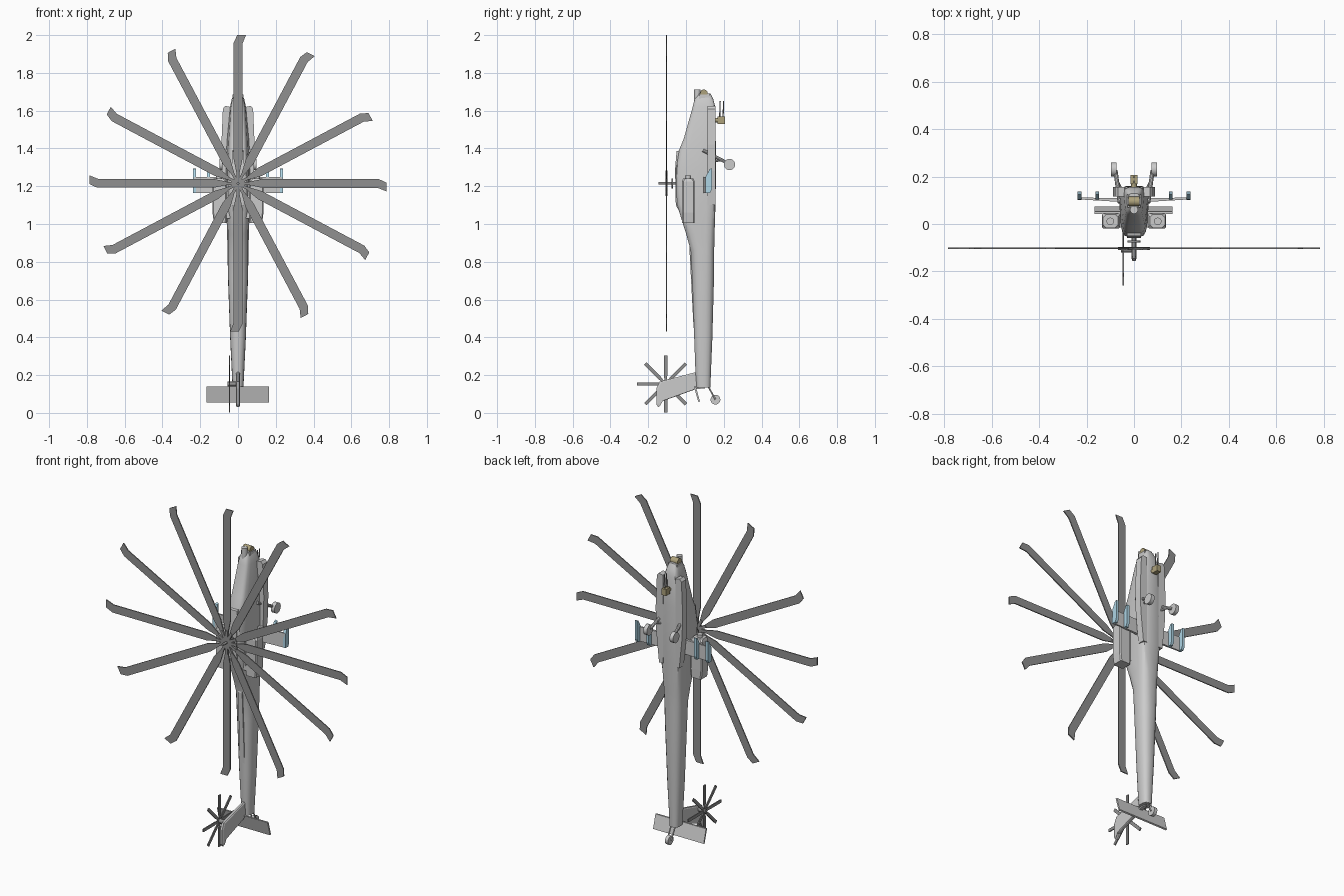
import bpy, bmesh
from math import sin, cos, pi, radians
from mathutils import Vector

if "Cube" in bpy.data.objects:
    bpy.data.objects.remove(bpy.data.objects["Cube"])


def material(name, rgb):
    m = bpy.data.materials.new(name)
    m.diffuse_color = (*rgb, 1)
    m.use_nodes = True
    m.node_tree.nodes["Principled BSDF"].inputs["Base Color"].default_value = m.diffuse_color
    return m


BLUE = material("blue", (0.42, 0.66, 0.78))
BRONZE = material("bronze", (0.42, 0.36, 0.2))
DARK = material("dark_grey", (0.28, 0.28, 0.28))


def finish(name, bm, mat=None, mirror=False, smooth=True):
    bmesh.ops.recalc_face_normals(bm, faces=bm.faces)
    me = bpy.data.meshes.new(name)
    bm.to_mesh(me)
    bm.free()
    ob = bpy.data.objects.new(name, me)
    bpy.context.collection.objects.link(ob)
    if mat:
        me.materials.append(mat)
    if mirror:
        ob.modifiers.new("mirror", 'MIRROR')
    if smooth:
        bpy.ops.object.select_all(action='DESELECT')
        ob.select_set(True)
        bpy.context.view_layer.objects.active = ob
        bpy.ops.object.shade_smooth_by_angle(angle=0.6)
    return ob


def skin(bm, rings):
    rows = [[bm.verts.new(p) for p in r] for r in rings]
    n = len(rows[0])
    for a, b in zip(rows, rows[1:]):
        for i in range(n):
            bm.faces.new((a[i], a[(i + 1) % n], b[(i + 1) % n], b[i]))
    bm.faces.new(rows[0])
    bm.faces.new(rows[-1])


def prism(name, pts, axis, lo, hi, mat=None, mirror=False):
    place = {'x': lambda a, b, c: (c, a, b), 'y': lambda a, b, c: (a, c, b),
             'z': lambda a, b, c: (a, b, c)}[axis]
    bm = bmesh.new()
    skin(bm, [[place(a, b, c) for a, b in pts] for c in (lo, hi)])
    return finish(name, bm, mat, mirror, False)


def rod(name, a, b, r, mat=None, mirror=False, sides=16, r2=None):
    a, b = Vector(a), Vector(b)
    q = (b - a).to_track_quat('Z', 'Y')
    bm = bmesh.new()
    skin(bm, [[p + q @ Vector((k * cos(2 * pi * i / sides), k * sin(2 * pi * i / sides), 0))
               for i in range(sides)] for p, k in ((a, r), (b, r2 or r))])
    return finish(name, bm, mat, mirror)


def loft(name, sections, sides=16):
    # section: z, upper y, lower y, upper half width, lower half width, roundness
    rings = []
    for z, y0, y1, w0, w1, power in sections:
        ring = []
        for i in range(sides):
            t = 2 * pi * (i + 0.5) / sides
            c, s = [abs(v) ** power * (1 if v > 0 else -1) for v in (cos(t), sin(t))]
            k = (s + 1) / 2
            ring.append((c * (w0 + (w1 - w0) * k), y0 + (y1 - y0) * k, z))
        rings.append(ring)
    bm = bmesh.new()
    skin(bm, rings)
    return finish(name, bm)


# Fuselage and tail boom
loft("fuselage", [(1.69, .065, .13, .018, .025, .6), (1.66, .045, .145, .028, .036, .5),
                  (1.62, .035, .155, .035, .045, .45), (1.45, -.013, .158, .045, .062, .4),
                  (1.386, -.04, .159, .047, .066, .4), (1.29, -.055, .16, .052, .068, .4),
                  (1.106, -.05, .157, .053, .067, .4), (.947, .0, .152, .05, .062, .6),
                  (.86, .024, .15, .05, .06, .72), (.71, .032, .149, .050, .056, .8),
                  (.39, .043, .14, .040, .043, .8), (.2, .05, .132, .030, .034, .8),
                  (.135, .055, .13, .028, .03, .8)])
prism("boom_spine", [(.03, .93), (.018, .87), (.04, .45), (.065, .45), (.065, .93)], 'x', -.014, .014)

# Side equipment bays along the belly
prism("side_bay", [(.04, 1.62), (.068, 1.625), (.08, 1.61), (.088, 1.42), (.084, 1.28),
                   (.066, 1.1), (.04, 1.1)], 'y', .115, .157, None, True)

# Roof cowling
prism("roof_cowl", [(.0, 1.40), (-.05, 1.385), (-.058, 1.29), (-.054, 1.1), (.0, 1.0)], 'x', -.03, .03)

# Engines, intakes and supports
bm = bmesh.new()
c = lambda x0, x1, y0, y1, z, k: [(x0 + k, y0, z), (x1 - k, y0, z), (x1, y0 + k, z), (x1, y1 - k, z),
                                  (x1 - k, y1, z), (x0 + k, y1, z), (x0, y1 - k, z), (x0, y0 + k, z)]
skin(bm, [c(.062, .128, -.02, .045, 1.005, .006), c(.06, .135, -.02, .046, 1.06, .006),
          c(.06, .135, -.02, .046, 1.225, .006), c(.068, .13, -.016, .04, 1.24, .012)])
finish("engine", bm, None, True, False)
rod("engine_intake", (.1, .011, 1.22), (.1, .011, 1.256), .016, None, True)
prism("engine_support", [(.03, 1.03), (.08, 1.03), (.08, 1.22), (.03, 1.22)], 'y', -.015, .04, None, True)

# Stub wings and weapon pylons
prism("stub_wing", [(.04, .092), (.235, .104), (.235, .112), (.04, .108)], 'z', 1.165, 1.25, None, True)
for x in (.155, .23):
    prism("wing_pylon", [(.102, 1.165), (.128, 1.165), (.137, 1.185), (.137, 1.295), (.125, 1.29),
                         (.104, 1.25)], 'x', x - .008, x + .008, BLUE, True)

# Main landing gear
rod("gear_leg", (.06, .09, 1.39), (.078, .225, 1.32), .009, None, True, 10)
rod("gear_brace", (.05, .14, 1.33), (.075, .19, 1.34), .006, None, True, 8)
rod("main_wheel", (.074, .23, 1.315), (.097, .23, 1.315), .03, None, True, 20)

# Tail wheel
for x in (-.013, .013):
    rod("tail_wheel_fork", (x, .115, .145), (x, .156, .07), .004, None, False, 8)
rod("tail_wheel", (-.01, .156, .07), (.01, .156, .07), .026, None, False, 20)

# Fin and stabilizer
bm = bmesh.new()
fin = [(.06, .218), (-.14, .165), (-.157, .13), (-.157, .045), (-.147, .03), (-.13, .06), (.05, .125), (.1, .13)]
skin(bm, [[(x, (y + .03) * k - .03, .12 + (z - .12) * k) for y, z in fin]
          for x, k in ((-.01, .92), (-.006, 1), (.006, 1), (.01, .92))])
finish("tail_fin", bm, None, False, False)
prism("stabilizer", [(.042, .14), (.052, .14), (.074, .06), (.066, .056)], 'x', -.167, .163)


# Rotors: blade outline (u across, r outwards) spun around a hub
def blades(name, outline, angles, thick, to_world):
    bm = bmesh.new()
    for t in map(radians, angles):
        skin(bm, [[to_world(u * cos(t) + r * sin(t), r * cos(t) - u * sin(t), d) for u, r in outline]
                  for d in (-thick, thick)])
    return finish(name, bm, DARK, False, False)


def main(a, b, d):
    return (a, -.103 + d, 1.215 + b)


def tail(a, b, d):
    return (-.045 + d, -.108 + a, .153 + b)


# Scissored blade spacing in each quarter
spread = [q + a for q in (0, 180) for a in (0, 28, 62, 90, 118, 152)]
blades("main_rotor_blades", [(-.009, .06), (-.023, .13), (-.023, .745), (-.004, .785), (.042, .785),
                             (.024, .74), (.024, .13), (.009, .06)], spread, .003, main)
blades("main_rotor_cuffs", [(-.008, .01), (-.008, .068), (.008, .068), (.008, .01)], spread, .006, main)
rod("main_rotor_mast", (0, -.145, 1.215), (0, -.04, 1.215), .007, DARK)
rod("main_rotor_hub", (0, -.109, 1.215), (0, -.097, 1.215), .03, DARK, False, 24)
rod("swash_plate", (0, -.078, 1.215), (0, -.07, 1.215), .027, DARK, False, 24)
blades("tail_rotor_blades", [(-.004, .01), (-.009, .045), (-.009, .152), (.009, .152), (.009, .045),
                             (.004, .01)], range(0, 360, 45), .003, tail)
rod("tail_rotor_hub", (-.055, -.108, .153), (0, -.108, .153), .012, DARK)

# Nose sensors
rod("nose_turret", (-.024, .095, 1.692), (.024, .095, 1.692), .02, BRONZE, False, 20)
rod("night_sensor", (0, .06, 1.64), (0, .06, 1.712), .017, None, False, 16)
prism("nose_collar", [(-.028, .07), (.028, .07), (.03, .125), (-.03, .125)], 'z', 1.65, 1.685)

# Chin gun
prism("gun_body", [(.168, 1.53), (.207, 1.53), (.207, 1.568), (.168, 1.568)], 'x', -.014, .014, BRONZE)
rod("gun_mount", (0, .14, 1.55), (0, .19, 1.55), .012, BRONZE, False, 12)
for y in (.178, .196):
    rod("gun_barrel", (0, y, 1.56), (0, y + .003, 1.65), .003, DARK, False, 8)
